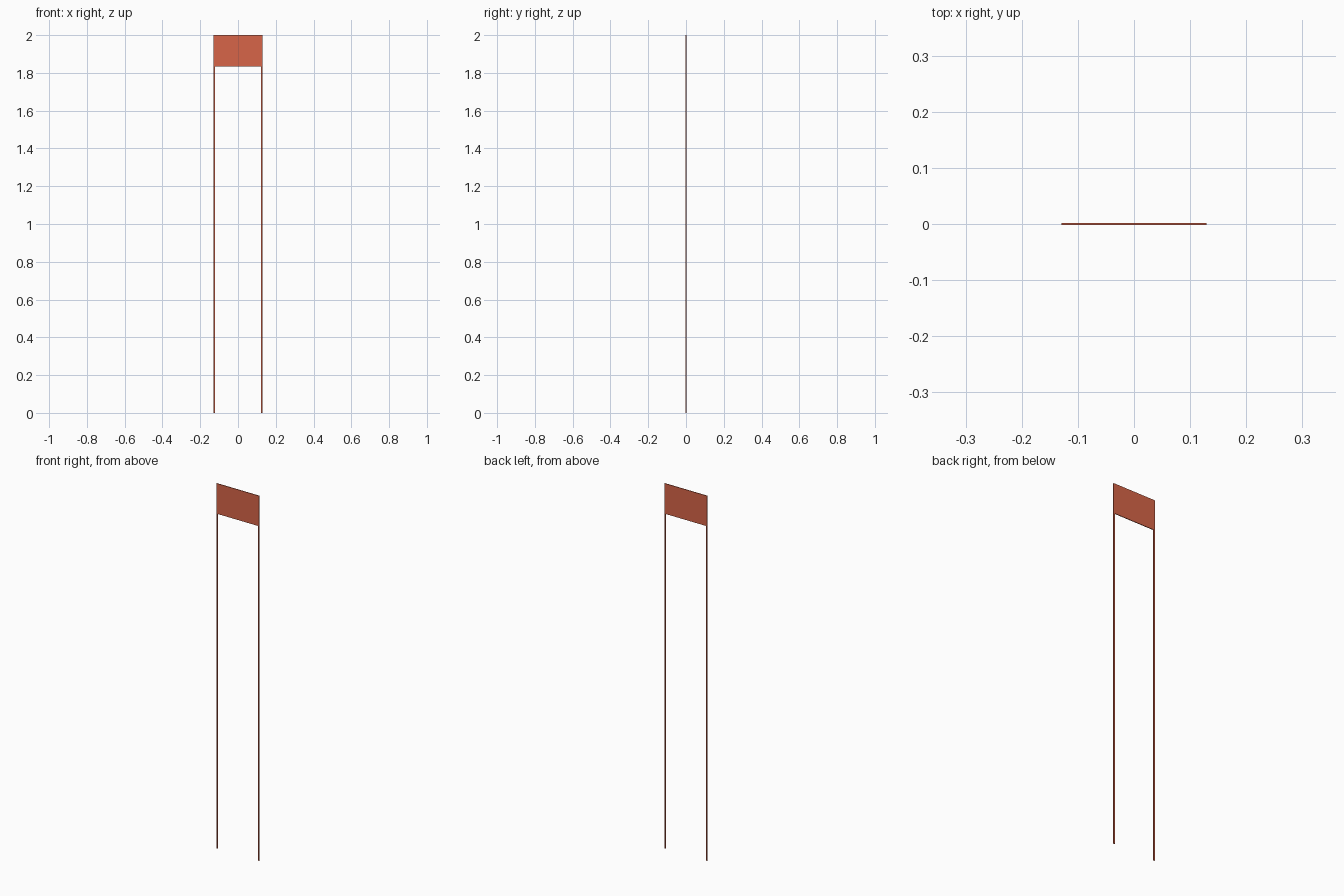
import bpy

if "Cube" in bpy.data.objects:
    bpy.data.objects.remove(bpy.data.objects["Cube"])

red = bpy.data.materials.new("red_brown")
red.diffuse_color = (0.68, 0.13, 0.065, 1)
red.use_nodes = True
red.node_tree.nodes["Principled BSDF"].inputs["Base Color"].default_value = red.diffuse_color

HALF_W, PANEL_Z, TOP = 0.129, 1.834, 2.0
LEG_W, DEPTH = 0.007, 0.004


def box(name, x0, x1, z0, z1, depth):
    bpy.ops.mesh.primitive_cube_add(size=1, location=((x0 + x1) / 2, 0, (z0 + z1) / 2))
    ob = bpy.context.object
    ob.name = name
    ob.scale = (x1 - x0, depth, z1 - z0)
    bpy.ops.object.transform_apply(location=False, rotation=False, scale=True)
    ob.data.materials.append(red)
    return ob


# Flat panel at the top
box("panel", -HALF_W, HALF_W, PANEL_Z, TOP, DEPTH)

# Thin legs, flush with the panel's outer edges
box("left_leg", -HALF_W, -HALF_W + LEG_W, 0, PANEL_Z, DEPTH)
box("right_leg", HALF_W - LEG_W, HALF_W, 0, PANEL_Z, DEPTH)
